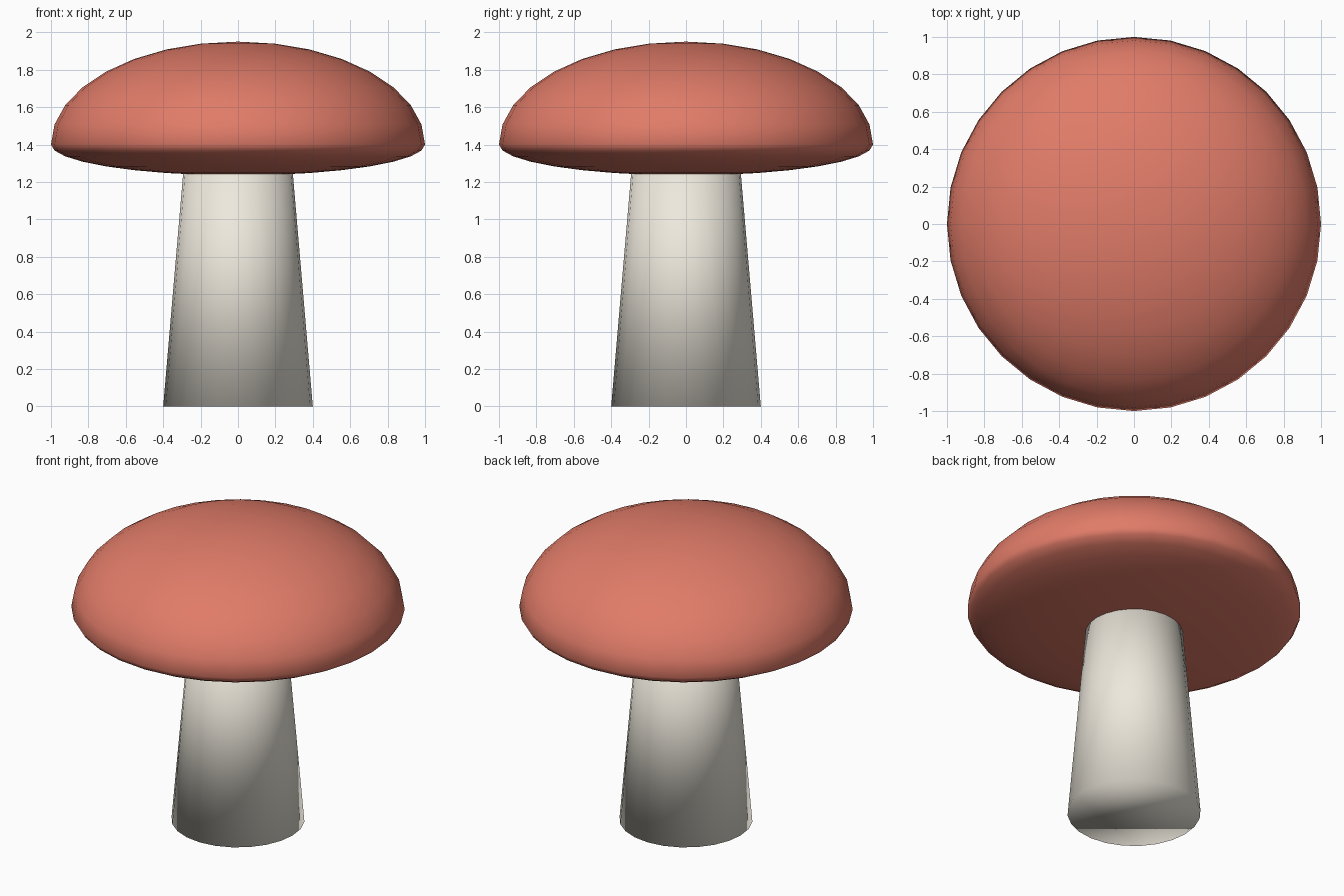
import bpy

if "Cube" in bpy.data.objects:
    bpy.data.objects.remove(bpy.data.objects["Cube"])


def finish(obj, name, color):
    """Name, colour and smooth-shade a part."""
    obj.name = name
    mat = bpy.data.materials.new(name + "_color")
    mat.diffuse_color = color
    mat.use_nodes = True
    mat.node_tree.nodes["Principled BSDF"].inputs["Base Color"].default_value = mat.diffuse_color
    obj.data.materials.append(mat)
    for poly in obj.data.polygons:
        poly.use_smooth = True


# Tapered stem, its top buried inside the cap
bpy.ops.mesh.primitive_cone_add(vertices=24, radius1=0.4, radius2=0.28,
                                depth=1.4, location=(0, 0, 0.7))
finish(bpy.context.object, "stem", (0.85, 0.81, 0.72, 1))

# Cap: sphere with a domed upper half and a shallow underside
bpy.ops.mesh.primitive_uv_sphere_add(segments=32, ring_count=16, radius=1,
                                     location=(0, 0, 1.4))
cap = bpy.context.object
for v in cap.data.vertices:
    v.co.z *= 0.55 if v.co.z > 0 else 0.165
finish(cap, "cap", (0.75, 0.2, 0.14, 1))
